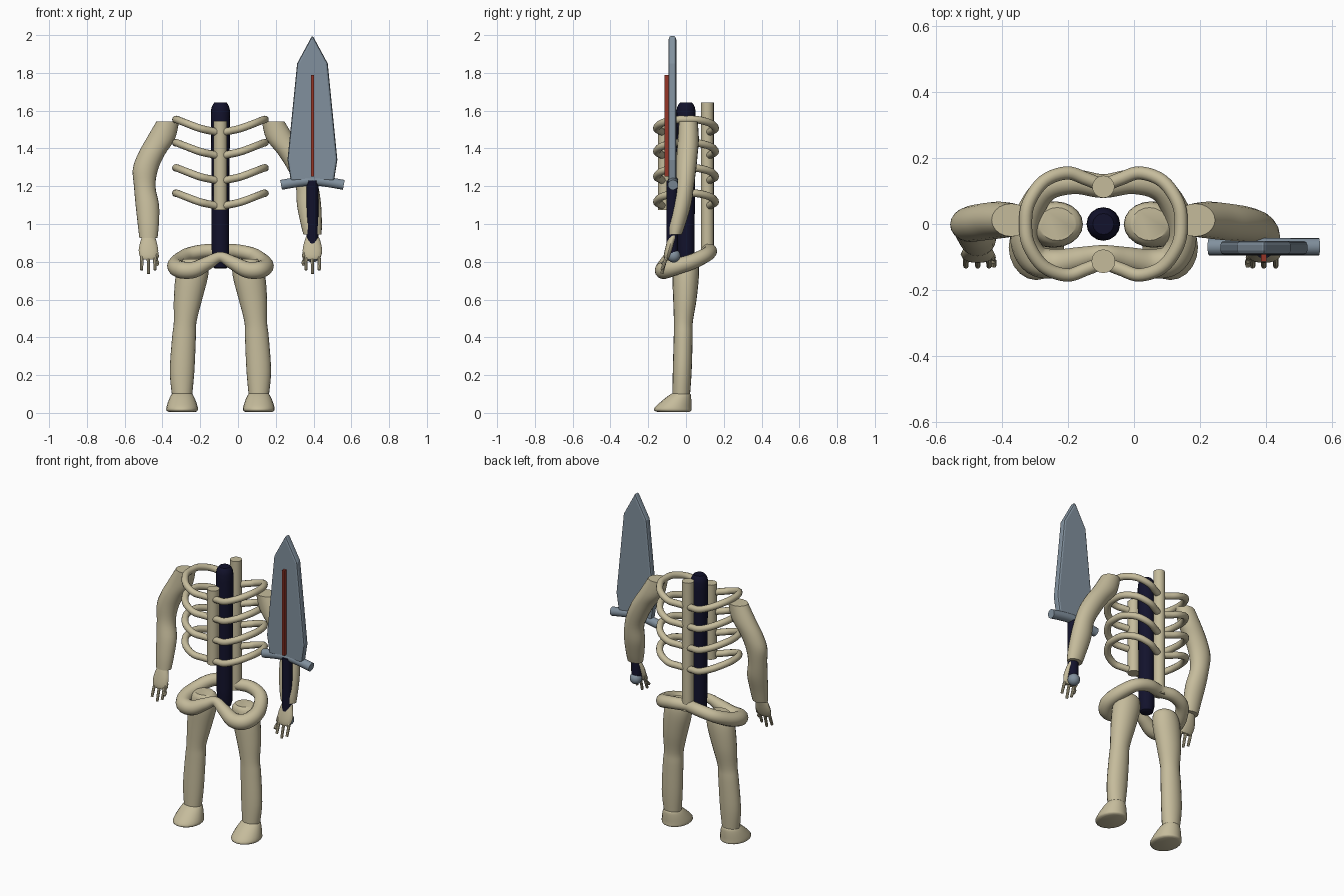
import bpy, bmesh, math
from mathutils import Vector

if "Cube" in bpy.data.objects:
    bpy.data.objects.remove(bpy.data.objects["Cube"])

CX = -0.093          # body centre line
SX = 0.394           # sword centre line
SY = -0.073


def material(name, col):
    m = bpy.data.materials.new(name)
    m.diffuse_color = (*col, 1)
    m.use_nodes = True
    m.node_tree.nodes["Principled BSDF"].inputs["Base Color"].default_value = m.diffuse_color
    return m


BONE = material("bone", (0.56, 0.50, 0.33))
STEEL = material("steel", (0.22, 0.28, 0.34))
DARK = material("dark navy", (0.006, 0.006, 0.025))
RED = material("red", (0.30, 0.035, 0.02))


def finish(name, bm, mat, smooth=True):
    bmesh.ops.recalc_face_normals(bm, faces=bm.faces)
    me = bpy.data.meshes.new(name)
    bm.to_mesh(me)
    bm.free()
    me.materials.append(mat)
    ob = bpy.data.objects.new(name, me)
    bpy.context.collection.objects.link(ob)
    if smooth:
        bpy.context.view_layer.objects.active = ob
        ob.select_set(True)
        bpy.ops.object.shade_smooth_by_angle(angle=math.radians(40))
        ob.select_set(False)
    return ob


def skin(bm, rings, closed=False):
    n = len(rings[0])
    pairs = list(zip(rings, rings[1:])) + ([(rings[-1], rings[0])] if closed else [])
    for a, b in pairs:
        for i in range(n):
            j = (i + 1) % n
            bm.faces.new((a[i], a[j], b[j], b[i]))
    if not closed:
        bm.faces.new(rings[0])
        bm.faces.new(rings[-1])


def smooth_path(pts, steps, closed=False):
    """Catmull-Rom interpolation of tuples of any length."""
    n, out = len(pts), []
    get = (lambda i: pts[i % n]) if closed else (lambda i: pts[max(0, min(n - 1, i))])
    for i in range(n if closed else n - 1):
        a, b, c, d = (get(i + k) for k in (-1, 0, 1, 2))
        for s in range(steps):
            t = s / steps
            out.append(tuple(0.5 * (2 * q + (r - p) * t + (2 * p - 5 * q + 4 * r - w) * t * t
                                    + (3 * q - p - 3 * r + w) * t ** 3)
                             for p, q, r, w in zip(a, b, c, d)))
    if not closed:
        out.append(pts[-1])
    return out


def loft(name, rings, mat, sides=20, steps=4):
    """Stack of level ellipses: (x, y, z, radius x, radius y)."""
    bm = bmesh.new()
    rows = []
    for x, y, z, rx, ry in smooth_path(rings, steps):
        rows.append([bm.verts.new((x + rx * math.cos(2 * math.pi * i / sides),
                                   y + ry * math.sin(2 * math.pi * i / sides), z))
                     for i in range(sides)])
    skin(bm, rows)
    return finish(name, bm, mat)


def tube(name, pts, mat, sides=12, steps=6, closed=False):
    """Round tube along points (x, y, z, radius)."""
    bm = bmesh.new()
    path = smooth_path(pts, steps, closed)
    n, rows = len(path), []
    for k, p in enumerate(path):
        a = path[(k - 1) % n if closed else max(k - 1, 0)]
        b = path[(k + 1) % n if closed else min(k + 1, n - 1)]
        t = (Vector(b[:3]) - Vector(a[:3])).normalized()
        up = Vector((0, 0, 1)) if abs(t.z) < 0.9 else Vector((0, 1, 0))
        u = t.cross(up).normalized()
        v = u.cross(t)
        rows.append([bm.verts.new(Vector(p[:3]) + p[3] * (u * math.cos(2 * math.pi * i / sides)
                                                        + v * math.sin(2 * math.pi * i / sides)))
                     for i in range(sides)])
    skin(bm, rows, closed)
    return finish(name, bm, mat)


def mirrored_loop(half):
    """Half loop from back centre to front centre, given as offsets from the centre line."""
    right = [(CX + x, y, z, r) for x, y, z, r in half]
    left = [(CX - x, y, z, r) for x, y, z, r in half[-2:0:-1]]
    return right + left


# Columns: dark core, backbone, breastbone
loft("dark_core", [(CX, 0, z, r, r) for z, r in
     ((0.765, 0.03), (0.80, 0.045), (1.0, 0.046), (1.3, 0.048), (1.56, 0.051), (1.62, 0.046), (1.643, 0.032))],
     DARK, 16, 2)
tube("backbone", [(CX, 0.113, 0.83, 0.034), (CX, 0.113, 1.643, 0.034)], BONE, 16, 1)
tube("breastbone", [(CX, -0.113, 1.075, 0.036), (CX, -0.113, 1.545, 0.036)], BONE, 16, 1)

# Ribs: waisted loops that rise toward the sides
for k, z in enumerate((1.553, 1.43, 1.297, 1.163)):
    half = [(0, 0.120, z - 0.068, 0.02), (0.05, 0.136, z - 0.060, 0.02), (0.11, 0.155, z - 0.046, 0.02),
            (0.18, 0.130, z - 0.020, 0.02), (0.226, 0.065, z - 0.002, 0.02), (0.236, 0, z, 0.02)]
    half += [(x, -y, zz, r) for x, y, zz, r in half[-2::-1]]
    tube(f"rib_{k + 1}", mirrored_loop(half), BONE, 12, 5, True)

# Pelvis: high at the back, two low lobes at the front
tube("pelvis", mirrored_loop([
    (0, 0.115, 0.858, 0.036), (0.09, 0.128, 0.856, 0.037), (0.175, 0.105, 0.835, 0.038),
    (0.225, 0.03, 0.80, 0.041), (0.238, -0.05, 0.775, 0.044), (0.205, -0.11, 0.757, 0.046),
    (0.14, -0.12, 0.758, 0.044), (0.065, -0.105, 0.795, 0.036), (0, -0.092, 0.825, 0.028)]),
    BONE, 14, 6, True)

# Legs and feet
for side, s in (("left", 1), ("right", -1)):
    loft(side + "_leg", [(CX + s * d, y, z, rx, ry) for d, y, z, rx, ry in (
        (0.140, 0.0, 0.815, 0.055, 0.05), (0.142, 0.0, 0.79, 0.078, 0.066),
        (0.152, -0.002, 0.72, 0.086, 0.07), (0.172, -0.006, 0.60, 0.075, 0.062),
        (0.187, -0.014, 0.48, 0.060, 0.050), (0.193, -0.015, 0.40, 0.063, 0.050),
        (0.203, -0.020, 0.22, 0.065, 0.050), (0.203, -0.026, 0.08, 0.052, 0.046))], BONE)
    loft(side + "_foot", [(CX + s * 0.203, y, z, rx, ry) for y, z, rx, ry in (
        (-0.065, 0.004, 0.068, 0.080), (-0.070, 0.012, 0.082, 0.098), (-0.068, 0.030, 0.083, 0.096),
        (-0.046, 0.070, 0.070, 0.074), (-0.029, 0.098, 0.056, 0.054), (-0.026, 0.106, 0.045, 0.04))],
        BONE, 20, 3)

# Arms: flat shoulder, bent elbow, swelling forearm
loft("right_arm", [(-0.372, 0.012, 1.543, 0.060, 0.050), (-0.410, 0.012, 1.45, 0.076, 0.056),
                   (-0.458, 0.006, 1.37, 0.072, 0.056), (-0.490, 0.0, 1.29, 0.067, 0.054),
                   (-0.494, -0.008, 1.20, 0.057, 0.050), (-0.480, -0.025, 1.10, 0.062, 0.052),
                   (-0.475, -0.048, 1.0, 0.056, 0.044), (-0.474, -0.062, 0.925, 0.048, 0.036)], BONE)
loft("left_arm", [(0.186, 0.012, 1.543, 0.060, 0.050), (0.226, 0.012, 1.45, 0.076, 0.056),
                  (0.284, 0.006, 1.37, 0.072, 0.056), (0.330, 0.0, 1.29, 0.067, 0.054),
                  (0.365, -0.008, 1.20, 0.060, 0.050), (0.376, -0.025, 1.10, 0.064, 0.052),
                  (0.388, -0.048, 1.0, 0.056, 0.046), (0.394, -0.058, 0.945, 0.048, 0.036)], BONE)

# Hands with three fingers and a shorter outer finger
for side, hx, s in (("right", -0.474, 1), ("left", SX, -1)):
    loft(side + "_hand", [(hx, y, z, rx, ry) for y, z, rx, ry in (
        (-0.068, 0.94, 0.030, 0.022), (-0.078, 0.91, 0.042, 0.022), (-0.092, 0.86, 0.052, 0.021),
        (-0.102, 0.825, 0.044, 0.016), (-0.105, 0.812, 0.034, 0.010))], BONE, 16, 2)
    for k, (d, tip) in enumerate(((-0.036, 0.757), (0.0, 0.737), (0.034, 0.757), (0.048, 0.785))):
        tube(f"{side}_finger_{k + 1}", [(hx + s * d * 0.9, -0.095, 0.85, 0.010),
             (hx + s * d, -0.112, 0.80, 0.009), (hx + s * d, -0.128, tip, 0.008)], BONE, 8, 2)

# Sword grip and pommel
tube("sword_grip", [(SX, SY, 0.84, 0.031), (SX, SY, 1.23, 0.031)], DARK, 16, 1)
bm = bmesh.new()
bmesh.ops.create_uvsphere(bm, u_segments=16, v_segments=10, radius=0.036)
bmesh.ops.translate(bm, verts=bm.verts, vec=(SX, SY + 0.008, 0.832))
finish("sword_pommel", bm, STEEL)

# Sword guard: bar drooping at both ends
tube("sword_guard", [(SX + d, SY + 0.004, z, 0.027) for d, z in
     ((-0.166, 1.207), (-0.08, 1.222), (0, 1.230), (0.08, 1.222), (0.166, 1.207))], STEEL, 14, 3)

# Sword blade: extruded outline with softened edges
half = [(0.114, 1.225), (0.132, 1.34), (0.081, 1.85)]
outline = half + [(0, 2.0)] + [(-x, z) for x, z in reversed(half)]
bm = bmesh.new()
f = bm.faces.new([bm.verts.new((SX + x, -0.093, z)) for x, z in outline])
ext = bmesh.ops.extrude_face_region(bm, geom=[f])
bmesh.ops.translate(bm, verts=[v for v in ext["geom"] if isinstance(v, bmesh.types.BMVert)], vec=(0, 0.042, 0))
blade = finish("sword_blade", bm, STEEL, False)
bev = blade.modifiers.new("edge", "BEVEL")
bev.width, bev.segments = 0.012, 2

# Red strip on the blade front
bm = bmesh.new()
bmesh.ops.create_cube(bm, size=1)
bmesh.ops.scale(bm, verts=bm.verts, vec=(0.016, 0.022, 0.535))
bmesh.ops.translate(bm, verts=bm.verts, vec=(SX, -0.103, 1.52))
finish("blade_strip", bm, RED, False)
